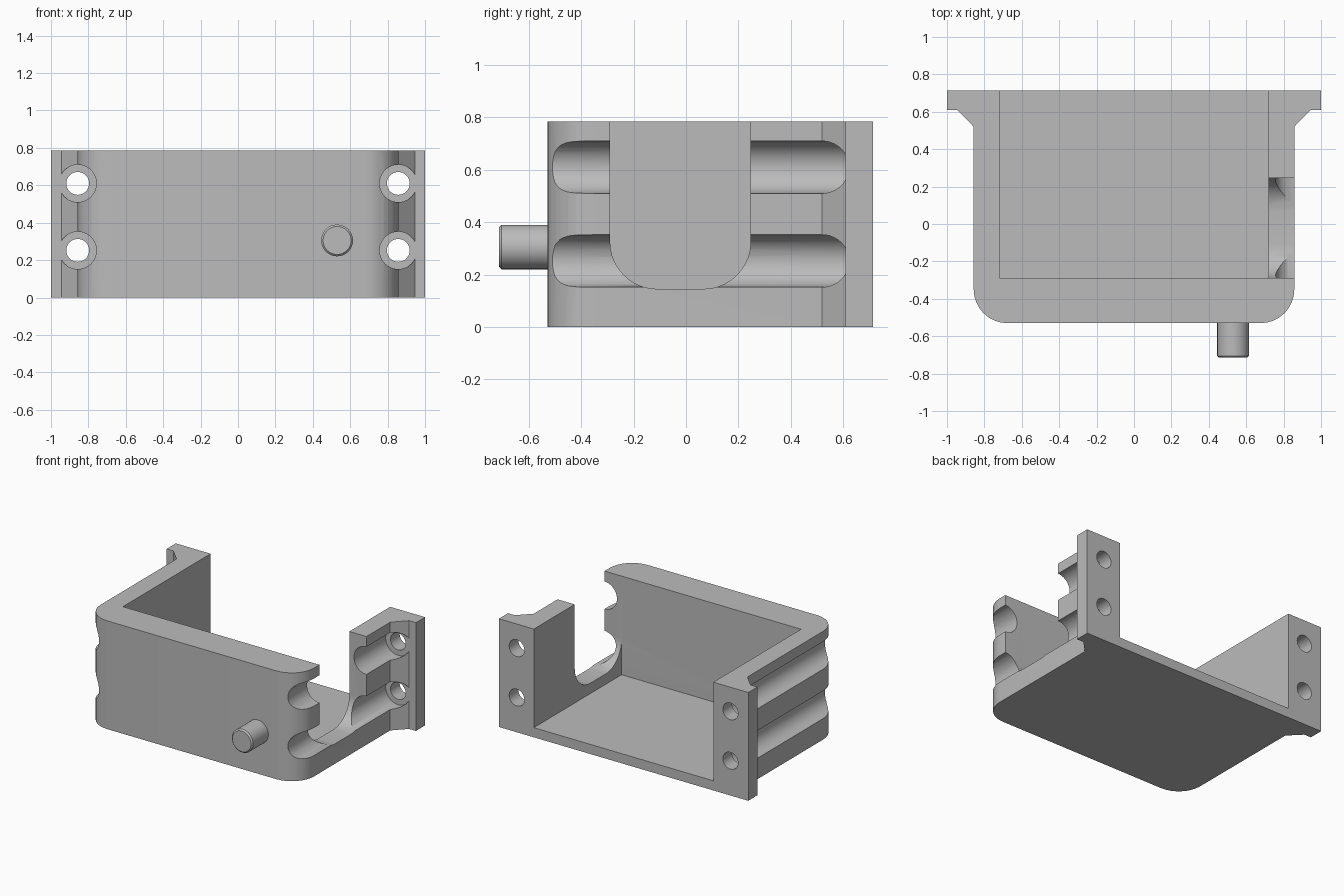
import bpy, bmesh
from math import sin, cos, pi, radians
from mathutils import Vector

cube = bpy.data.objects.get("Cube")
if cube:
    bpy.data.objects.remove(cube, do_unlink=True)

grey = bpy.data.materials.new("plain grey")
grey.use_nodes = True
tone = (0.5, 0.5, 0.5, 1)
grey.diffuse_color = tone
grey.node_tree.nodes["Principled BSDF"].inputs["Base Color"].default_value = tone


def arc(cx, cy, r, start, end, steps):
    angles = [radians(start + (end - start) * i / steps) for i in range(steps + 1)]
    return [(cx + r * cos(a), cy + r * sin(a)) for a in angles]


def prism(name, profile, axis, lo, hi):
    """Extrude a closed 2D profile along the x, y or z axis."""
    place = {"x": lambda u, v, w: (w, u, v),
             "y": lambda u, v, w: (u, w, v),
             "z": lambda u, v, w: (u, v, w)}[axis]
    bm = bmesh.new()
    base = bm.faces.new([bm.verts.new(place(u, v, lo)) for u, v in profile])
    top = bmesh.ops.extrude_face_region(bm, geom=[base])["geom"]
    moved = [g for g in top if isinstance(g, bmesh.types.BMVert)]
    bmesh.ops.translate(bm, verts=moved, vec=Vector(place(0, 0, hi - lo)))
    bmesh.ops.recalc_face_normals(bm, faces=bm.faces)
    mesh = bpy.data.meshes.new(name)
    bm.to_mesh(mesh)
    bm.free()
    mesh.materials.append(grey)
    obj = bpy.data.objects.new(name, mesh)
    bpy.context.collection.objects.link(obj)
    return obj


def activate(obj):
    bpy.ops.object.select_all(action="DESELECT")
    obj.select_set(True)
    bpy.context.view_layer.objects.active = obj


def cut(target, cutter):
    cutter.hide_render = True
    mod = target.modifiers.new("cut", "BOOLEAN")
    mod.operation, mod.solver, mod.object = "DIFFERENCE", "EXACT", cutter
    activate(target)
    bpy.ops.object.modifier_apply(modifier=mod.name)
    bpy.data.objects.remove(cutter, do_unlink=True)


HEIGHT, FRONT, BACK = 0.785, -0.53, 0.715
SIDE, INNER, CORNER = 0.857, 0.72, 0.18

# Housing outline: rounded front corners, chamfered flanges at the back
half = arc(SIDE - CORNER, FRONT + CORNER, CORNER, -90, 0, 8)
half += [(SIDE, 0.52), (0.945, 0.61), (1, 0.61), (1, BACK)]
outline = half + [(-x, y) for x, y in reversed(half)]
housing = prism("housing", outline, "z", 0, HEIGHT)

# Interior, open at the top and back
room = [(-INNER, -0.29), (INNER, -0.29), (INNER, 1), (-INNER, 1)]
cut(housing, prism("interior_cutter", room, "z", 0.07, 1))

# Screw channels along both sides, with bolt holes through the flanges
for x in (-SIDE, SIDE):
    for z in (0.252, 0.61):
        channel = arc(x, z, 0.1, 0, 360, 40)[:-1]
        cut(housing, prism("channel_cutter", channel, "y", -0.8, 0.61))
        hole = arc(x, z, 0.061, 0, 360, 32)[:-1]
        cut(housing, prism("hole_cutter", hole, "y", 0.5, 0.9))

# Round-bottomed opening in the left wall
r, low = 0.18, 0.145
slot = [(-0.29, 1)] + arc(-0.29 + r, low + r, r, 180, 270, 10)
slot += arc(0.247 - r, low + r, r, 270, 360, 10) + [(0.247, 1)]
cut(housing, prism("slot_cutter", slot, "x", 0.70, 1.2))

# Pin on the front with a small chamfer at its tip
pin = prism("front_pin", arc(0.53, 0.305, 0.085, 0, 360, 32)[:-1], "y", -0.715, FRONT + 0.01)
bm = bmesh.new()
bm.from_mesh(pin.data)
tip = [e for e in bm.edges if all(v.co.y < -0.7 for v in e.verts)]
bmesh.ops.bevel(bm, geom=tip, offset=0.01, segments=1, affect="EDGES")
bm.to_mesh(pin.data)
bm.free()

for obj in (housing, pin):
    activate(obj)
    bpy.ops.object.shade_smooth_by_angle(angle=radians(30))
